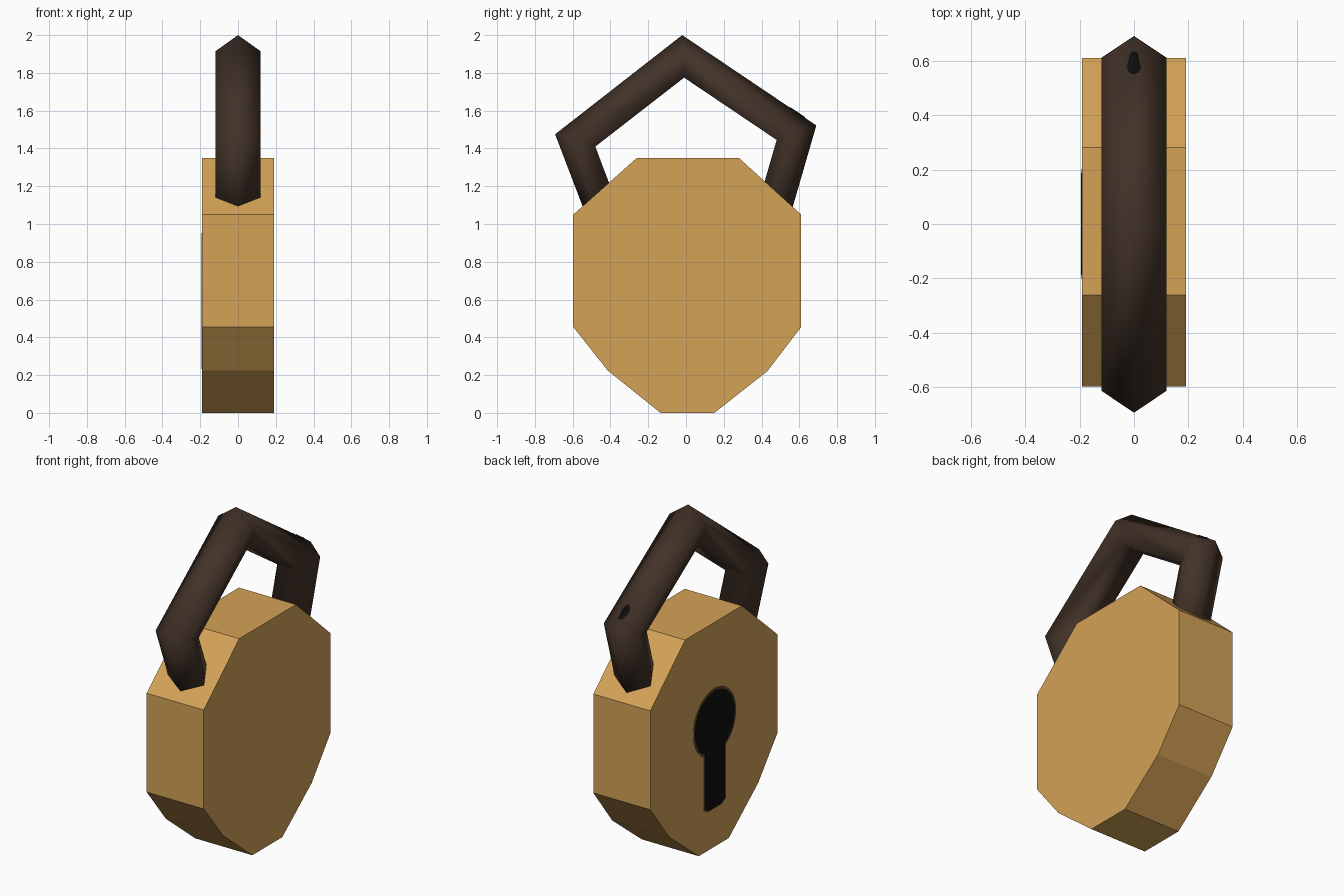
import bpy, bmesh, math

if "Cube" in bpy.data.objects:
    bpy.data.objects.remove(bpy.data.objects["Cube"])


def material(name, rgb):
    m = bpy.data.materials.new(name)
    m.diffuse_color = (*rgb, 1)
    m.use_nodes = True
    m.node_tree.nodes["Principled BSDF"].inputs["Base Color"].default_value = m.diffuse_color
    return m


BRASS = material("brass", (0.65, 0.36, 0.094))
IRON = material("dark brown iron", (0.054, 0.032, 0.021))
RIM = material("keyhole rim brown", (0.11, 0.065, 0.03))
BLACK = material("keyhole black", (0.005, 0.005, 0.005))


def finish(name, bm, mat, smooth=False):
    bmesh.ops.recalc_face_normals(bm, faces=bm.faces)
    me = bpy.data.meshes.new(name)
    bm.to_mesh(me)
    bm.free()
    me.materials.append(mat)
    for p in me.polygons:
        p.use_smooth = smooth
    ob = bpy.data.objects.new(name, me)
    bpy.context.collection.objects.link(ob)
    return ob


def loft(name, rings, mat, smooth=False):
    """Skin closed rings of points and cap both ends."""
    bm = bmesh.new()
    vs = [[bm.verts.new(p) for p in r] for r in rings]
    n = len(vs[0])
    for a, b in zip(vs, vs[1:]):
        for i in range(n):
            j = (i + 1) % n
            bm.faces.new((a[i], a[j], b[j], b[i]))
    bm.faces.new(vs[0])
    bm.faces.new(vs[-1])
    return finish(name, bm, mat, smooth)


def slab(name, profile, x0, x1, mat):
    """Extrude a (y, z) profile along x."""
    return loft(name, [[(x, y, z) for y, z in profile] for x in (x0, x1)], mat)


# Lock body
body = [(-0.26, 1.35), (0.28, 1.35), (0.61, 1.05), (0.61, 0.455), (0.43, 0.22),
        (0.15, 0), (-0.135, 0), (-0.415, 0.225), (-0.597, 0.455), (-0.597, 1.05)]
slab("lock_body", body, -0.19, 0.19, BRASS)

# Shackle: flattened pentagon section, ridge outward, swept along mitred corners
section = [(0, 0), (0.12, 0.38), (0.075, 1), (-0.075, 1), (-0.12, 0.38)]
outer = [(-0.50, 0.97), (-0.693, 1.475), (-0.02, 2.0), (0.69, 1.522), (0.53, 0.97)]
inner = [(-0.337, 1.03), (-0.48, 1.41), (-0.01, 1.775), (0.48, 1.445), (0.357, 1.02)]
rings = [[(x, o[0] + (i[0] - o[0]) * t, o[1] + (i[1] - o[1]) * t) for x, t in section]
         for o, i in zip(outer, inner)]
loft("shackle", rings, IRON, smooth=True)


# Keyhole on the left face: round head with a straight slot below
def keyhole(r, w, bottom, cz=0.75):
    a0 = math.asin(w / r)
    start, end = -math.pi / 2 + a0, 1.5 * math.pi - a0
    pts = [(r * math.cos(a), cz + r * math.sin(a))
           for a in (start + (end - start) * k / 28 for k in range(29))]
    return pts + [(-w, bottom + 0.02), (-w * 0.6, bottom), (w * 0.6, bottom), (w, bottom + 0.02)]


slab("keyhole_rim", keyhole(0.203, 0.106, 0.232), -0.192, -0.185, RIM)
slab("keyhole", keyhole(0.188, 0.094, 0.238), -0.194, -0.185, BLACK)

# Small dark mark folded over the shackle ridge
bm = bmesh.new()


def ridge_point(x, y):
    d = 0.58 * abs(x) - 0.003
    return bm.verts.new((x, y - 0.56 * d, 1.522 + (0.69 - y) * 0.673 - 0.83 * d))


a, b = ridge_point(0, 0.55), ridge_point(0, 0.63)
for s in (-1, 1):
    bm.faces.new((a, ridge_point(s * 0.018, 0.56), ridge_point(s * 0.026, 0.58),
                  ridge_point(s * 0.012, 0.63), b))
finish("shackle_mark", bm, BLACK)
